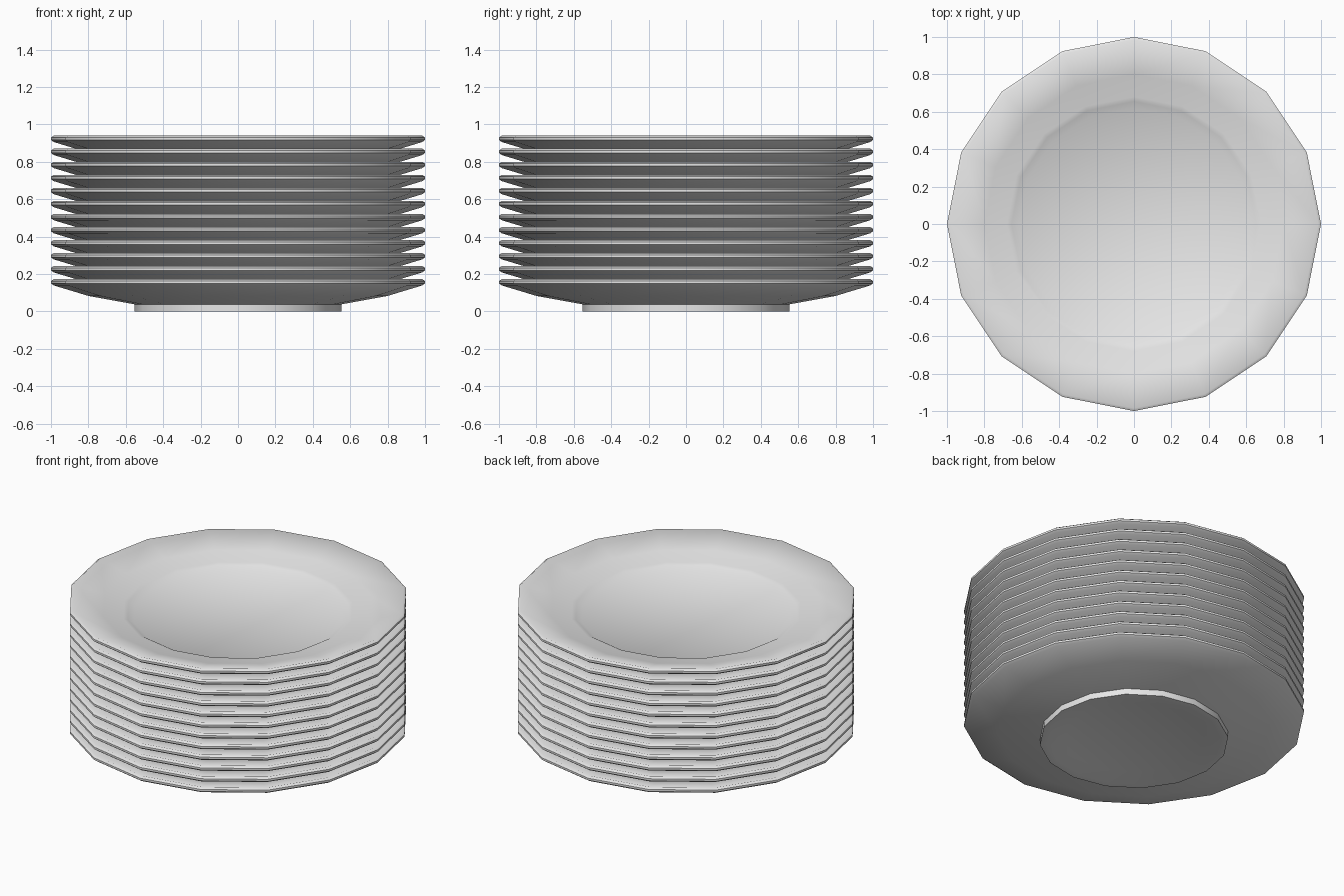
import bpy, bmesh, math

if "Cube" in bpy.data.objects:
    bpy.data.objects.remove(bpy.data.objects["Cube"])

SIDES = 16
COUNT = 12
STEP = 0.0697

china = bpy.data.materials.new("white_china")
china.diffuse_color = (0.8, 0.8, 0.8, 1)
china.use_nodes = True
china.node_tree.nodes["Principled BSDF"].inputs["Base Color"].default_value = china.diffuse_color

# Plate cross-section (radius, z): underside, foot, rim, then the eating side
PROFILE = [
    (0, 0.025), (0.41, 0.025), (0.51, 0.0), (0.553, 0.0), (0.553, 0.038),
    (0.80, 0.083), (0.985, 0.139), (1.0, 0.150), (1.0, 0.163), (0.985, 0.173),
    (0.80, 0.122), (0.68, 0.098), (0.655, 0.092), (0.62, 0.070), (0, 0.070),
]


def lathe_mesh(name, profile):
    bm = bmesh.new()
    rings = []
    for r, z in profile:
        n = 1 if r == 0 else SIDES
        rings.append([bm.verts.new((r * math.cos(math.tau * i / SIDES),
                                    r * math.sin(math.tau * i / SIDES), z))
                      for i in range(n)])
    for a, b in zip(rings, rings[1:]):
        for i in range(SIDES):
            j = (i + 1) % SIDES
            if len(a) == 1:
                bm.faces.new((a[0], b[j], b[i]))
            elif len(b) == 1:
                bm.faces.new((a[i], a[j], b[0]))
            else:
                bm.faces.new((a[i], a[j], b[j], b[i]))
    bmesh.ops.recalc_face_normals(bm, faces=bm.faces)
    mesh = bpy.data.meshes.new(name)
    bm.to_mesh(mesh)
    bm.free()
    mesh.materials.append(china)
    return mesh


# Stack of identical nested plates
plate = lathe_mesh("plate", PROFILE)
for k in range(COUNT):
    ob = bpy.data.objects.new(f"plate_{k + 1}", plate)
    ob.location.z = k * STEP
    bpy.context.collection.objects.link(ob)
    if k == 0:
        bpy.context.view_layer.objects.active = ob
        ob.select_set(True)
        bpy.ops.object.shade_smooth_by_angle(angle=math.radians(50))
